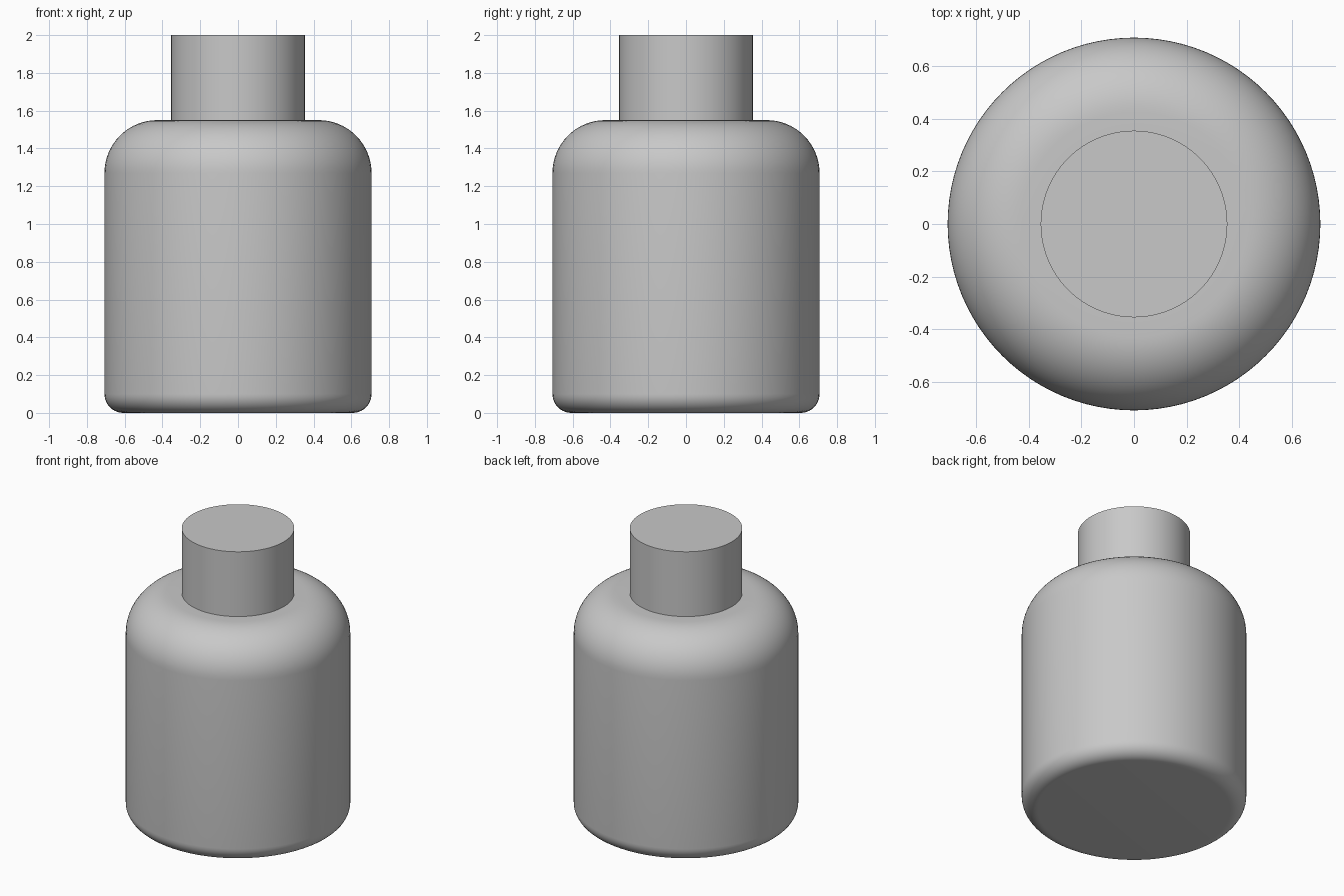
import bpy
import bmesh
import math

if "Cube" in bpy.data.objects:
    bpy.data.objects.remove(bpy.data.objects["Cube"])

SEGMENTS = 96
BODY_R, NECK_R = 0.707, 0.354
SHOULDER_Z, TOP_Z = 1.55, 2.0
SHOULDER_FILLET, BASE_FILLET = 0.28, 0.1

grey = bpy.data.materials.new("plain_grey")
grey.diffuse_color = (0.58, 0.58, 0.58, 1)
grey.use_nodes = True
grey.node_tree.nodes["Principled BSDF"].inputs["Base Color"].default_value = grey.diffuse_color


def arc(cx, cz, r, start, end, steps):
    """Points (radius, height) along a circular fillet, angles in degrees."""
    angles = [math.radians(start + (end - start) * i / steps) for i in range(steps + 1)]
    return [(cx + r * math.cos(a), cz + r * math.sin(a)) for a in angles]


def lathe(name, profile):
    """Revolve a profile about z; points on the axis close the ends."""
    bm = bmesh.new()
    verts = [bm.verts.new((r, 0, z)) for r, z in profile]
    edges = [bm.edges.new(pair) for pair in zip(verts, verts[1:])]
    bmesh.ops.spin(bm, geom=verts + edges, cent=(0, 0, 0), axis=(0, 0, 1),
                   angle=math.tau, steps=SEGMENTS, use_merge=True)
    bmesh.ops.remove_doubles(bm, verts=bm.verts, dist=1e-5)
    bmesh.ops.recalc_face_normals(bm, faces=bm.faces)
    # Make sure an open shell still faces outwards
    if bm.calc_volume(signed=True) < 0:
        bmesh.ops.reverse_faces(bm, faces=bm.faces)
    mesh = bpy.data.meshes.new(name)
    bm.to_mesh(mesh)
    bm.free()
    mesh.materials.append(grey)
    obj = bpy.data.objects.new(name, mesh)
    bpy.context.collection.objects.link(obj)
    bpy.ops.object.select_all(action='DESELECT')
    obj.select_set(True)
    bpy.context.view_layer.objects.active = obj
    bpy.ops.object.shade_smooth_by_angle(angle=math.radians(30))
    return obj


# Bottle body: flat base, small base fillet, straight wall, rounded shoulder
lathe("bottle_body",
      [(0, 0)]
      + arc(BODY_R - BASE_FILLET, BASE_FILLET, BASE_FILLET, -90, 0, 10)
      + arc(BODY_R - SHOULDER_FILLET, SHOULDER_Z - SHOULDER_FILLET,
            SHOULDER_FILLET, 0, 90, 16)
      + [(NECK_R, SHOULDER_Z)])

# Neck: plain cylinder with a flat closed top, seated on the shoulder
lathe("bottle_neck", [(NECK_R, SHOULDER_Z), (NECK_R, TOP_Z), (0, TOP_Z)])
